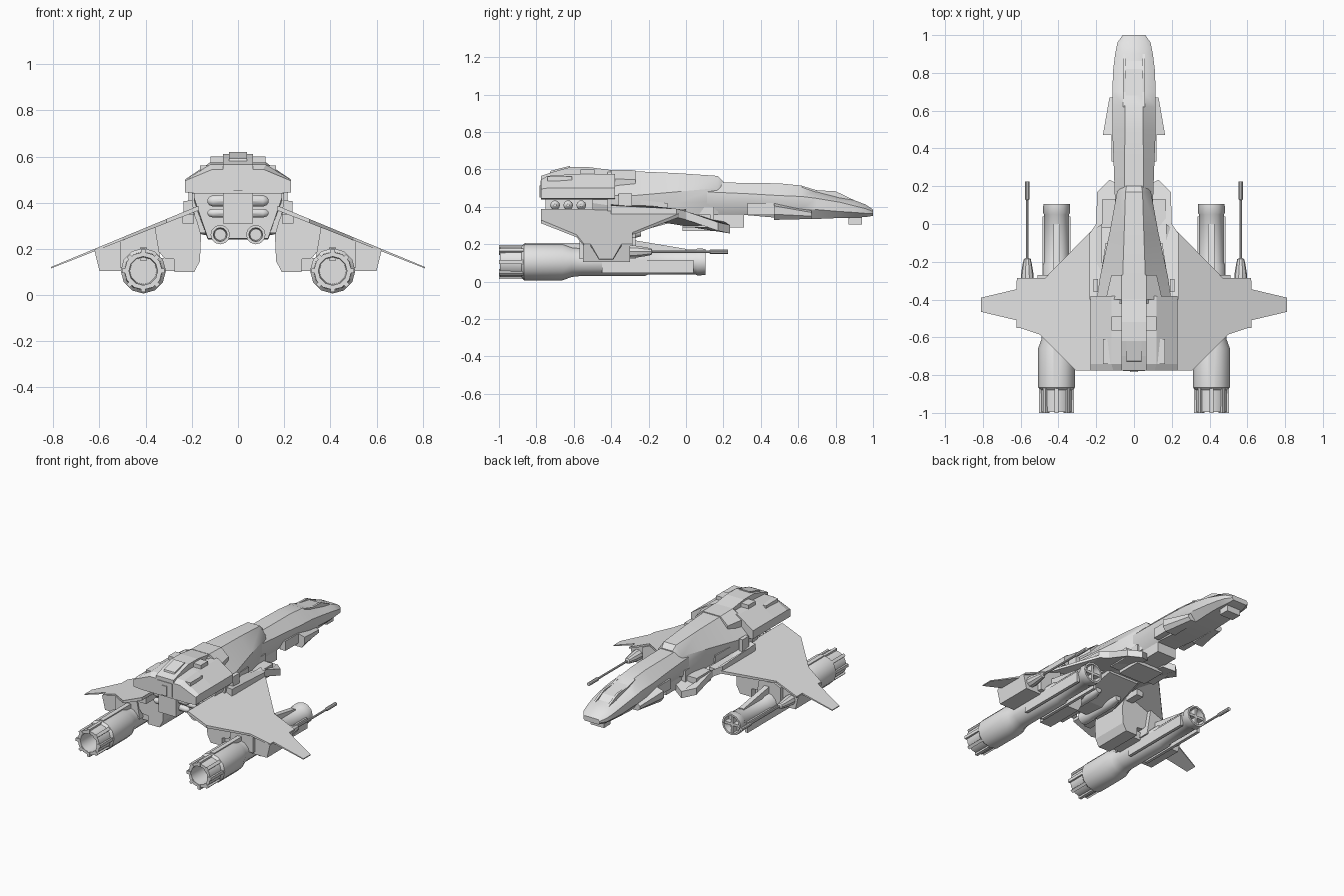
import bpy, bmesh, math

grey = bpy.data.materials.new("hull_grey")
grey.diffuse_color = (0.78, 0.78, 0.78, 1)


def loft(name, rings, mirror=False, smooth=False):
    """Skin a list of equal-length point rings, cap both ends."""
    bm = bmesh.new()
    vr = [[bm.verts.new(p) for p in r] for r in rings]
    n = len(vr[0])
    for a, b in zip(vr, vr[1:]):
        for i in range(n):
            j = (i + 1) % n
            bm.faces.new((a[i], a[j], b[j], b[i]))
    bm.faces.new(vr[0])
    bm.faces.new(vr[-1])
    bmesh.ops.recalc_face_normals(bm, faces=bm.faces)
    me = bpy.data.meshes.new(name)
    bm.to_mesh(me)
    bm.free()
    me.materials.append(grey)
    ob = bpy.data.objects.new(name, me)
    bpy.context.collection.objects.link(ob)
    if smooth:
        bpy.context.view_layer.objects.active = ob
        ob.select_set(True)
        bpy.ops.object.shade_smooth_by_angle(angle=math.radians(35))
        ob.select_set(False)
    if mirror:
        ob.modifiers.new("mirror", 'MIRROR')
    return ob


def box(name, x, y, z, mirror=False):
    ring = lambda yy: [(x[0], yy, z[0]), (x[1], yy, z[0]), (x[1], yy, z[1]), (x[0], yy, z[1])]
    return loft(name, [ring(y[0]), ring(y[1])], mirror)


def prism_y(name, prof, y0, y1, mirror=False):
    return loft(name, [[(x, y, z) for x, z in prof] for y in (y0, y1)], mirror)


def prism_x(name, prof, x0, x1, mirror=False):
    return loft(name, [[(x, y, z) for y, z in prof] for x in (x0, x1)], mirror)


def lathe(name, cx, cz, prof, n=12, mirror=True):
    """Turned part along y from (y, radius) pairs."""
    ang = [2 * math.pi * i / n for i in range(n)]
    return loft(name, [[(cx + r * math.cos(a), y, cz + r * math.sin(a)) for a in ang]
                       for y, r in prof], mirror, True)


def hull(name, secs, smooth=False):
    """Symmetric body; section = y, top half-width, top z, mid half-width, upper z, lower z, bottom half-width, bottom z."""
    rings = []
    for y, wt, zt, wm, z1, z2, wb, zb in secs:
        half = [(wt, zt), (wm, z1), (wm, z2), (wb, zb)]
        rings.append([(x, y, z) for x, z in half] + [(-x, y, z) for x, z in reversed(half)])
    return loft(name, rings, False, smooth)


# Long forward fuselage and nose
hull("nose_fuselage", [
    (1.0, .05, .385, .06, .375, .365, .05, .352),
    (.96, .058, .412, .088, .39, .365, .06, .345),
    (.90, .062, .435, .10, .405, .37, .07, .342),
    (.82, .058, .448, .11, .425, .375, .075, .34),
    (.70, .048, .485, .115, .445, .385, .075, .335),
    (.62, .048, .513, .115, .455, .39, .075, .335),
    (.50, .048, .525, .115, .46, .40, .075, .34),
    (.33, .05, .528, .108, .47, .42, .07, .355),
    (.10, .05, .53, .10, .48, .42, .07, .355)], True)
# Canopy: side rails rising to a flat roof, with a sloped windscreen
prism_x("canopy_rail", [(.90, .425), (.90, .435), (.80, .483), (.70, .488), (.62, .512), (.62, .44)],
        .044, .058, True)
loft("canopy_glass", [[(-w, y, z0), (w, y, z0), (w, y, z1), (-w, y, z1)] for y, w, z0, z1 in
     ((.88, .046, .42, .43), (.82, .046, .42, .468), (.68, .046, .44, .492), (.62, .046, .45, .51))])
box("chin_sensor", (-.05, .05), (.87, .94), (.305, .36))
# Cheek fairings
loft("cheek_fairing", [[(.07, y, zb), (x - .02, y, zb), (x, y, zm), (x, y, zt - .02), (.09, y, zt)]
     for y, x, zb, zm, zt in ((.67, .13, .335, .35, .39), (.47, .165, .33, .36, .425))], True)
box("cheek_intake", (.08, .12), (.33, .47), (.355, .42), True)

# Raised spine between nose and rear hull
hull("spine", [
    (.20, .04, .535, .06, .51, .49, .06, .42),
    (.17, .045, .565, .09, .50, .43, .08, .36),
    (-.05, .052, .58, .13, .48, .42, .12, .33),
    (-.28, .06, .59, .18, .46, .40, .16, .30),
    (-.42, .06, .59, .20, .46, .40, .17, .27)], True)
hull("spine_collar", [
    (-.27, .066, .595, .12, .545, .50, .12, .45),
    (-.40, .066, .598, .15, .55, .50, .15, .45)])
# Shoulder strakes
outline = [(.06, .20), (.13, .235), (.195, .17), (.20, .0), (.235, -.05), (.235, -.40), (.06, -.40)]
loft("shoulder_strake", [[(x, y, .40 - .35 * max(y, -.1) - .12 * x + d) for x, y in outline]
                         for d in (0, -.045)], True)
# Belly keel blocks
box("keel_front", (-.07, .07), (.15, .31), (.29, .40))
box("keel_rear", (-.10, .10), (-.02, .15), (.27, .40))
box("keel_side_block", (.10, .17), (-.02, .13), (.29, .36), True)

# Rear hull: broad upper shell with a stepped roof
hull("rear_hull_upper", [
    (-.775, .11, .545, .23, .495, .445, .18, .44),
    (-.74, .12, .565, .23, .50, .445, .19, .44),
    (-.60, .12, .575, .23, .50, .445, .19, .44),
    (-.38, .12, .575, .23, .50, .445, .19, .44)])
hull("rear_hull_lower", [
    (-.50, .19, .45, .19, .44, .42, .13, .245),
    (-.36, .19, .45, .19, .44, .40, .13, .24),
    (-.10, .15, .42, .15, .41, .39, .11, .31)])
prism_x("roof_ridge", [(-.775, .50), (-.775, .565), (-.70, .59), (-.62, .612), (-.52, .612),
                       (-.40, .596), (-.36, .596), (-.36, .50)], -.065, .065)
prism_x("roof_hatch", [(-.73, .57), (-.725, .592), (-.62, .619), (-.62, .57)], -.04, .04)
box("roof_crossbar", (-.12, .12), (-.565, -.49), (.54, .60))
box("roof_side_plate", (.065, .165), (-.74, -.61), (.50, .562), True)
box("shoulder_vent", (.19, .215), (-.36, -.29), (.38, .47), True)

# Stern: recessed centre panel, rows of elbow pipes, small lower thrusters
box("stern_core", (-.065, .065), (-.75, -.48), (.31, .47))
box("stern_panel", (-.058, .058), (-.779, -.70), (.45, .54))
box("stern_panel_post", (-.02, .02), (-.784, -.75), (.45, .515))
for row, (z, r) in enumerate(((.408, .026), (.355, .02))):
    for col, y in enumerate((-.70, -.63, -.56)):
        rings = [[(x, y + r * f * math.cos(a), z + r * f * math.sin(a))
                  for a in [i * math.pi / 5 for i in range(10)]]
                 for x, f in ((.03, 1), (.108, 1), (.124, .75), (.132, .3))]
        loft("stern_pipe_%d_%d" % (row, col), rings, True, True)
lathe("lower_thruster", .077, .262, [(-.52, .025), (-.57, .03), (-.57, .042), (-.50, .042),
                                     (-.48, .036), (-.30, .036), (-.24, .02)])

# Drooping wing skin with pointed tip panel
plan = [(.17, .0), (.23, -.04), (.47, -.285), (.62, -.285), (.62, -.345), (.81, -.39), (.81, -.465),
        (.62, -.51), (.62, -.545), (.50, -.585), (.31, -.775), (.17, -.775)]
loft("wing", [[(x, y, .375 - .415 * (x - .2) + d * (1.1 - x)) for x, y in plan] for d in (0, -.022)], True)
# Wing underside: inner pylon, engine mount, outer block
prism_y("inner_pylon", [(.2, .375), (.177, .32), (.16, .26), (.165, .147), (.19, .1), (.275, .1),
                        (.275, .155), (.32, .16), (.36, .21), (.42, .27)], -.56, -.30, True)
box("pylon_brace", (.26, .345), (-.53, -.34), (.105, .16), True)
prism_y("engine_mount", [(.33, .12), (.51, .12), (.51, .235), (.36, .30)], -.57, -.27, True)
prism_y("outer_wing_block", [(.49, .104), (.60, .104), (.622, .195), (.49, .25)], -.55, -.30, True)
box("wing_root_fairing", (.19, .24), (-.70, -.20), (.31, .35), True)

# Engine pods
EX, EZ = .41, .105
lathe("engine_pod", EX, EZ, [
    (-.84, .04), (-.84, .058), (-.995, .062), (-.995, .082), (-.88, .084), (-.865, .098),
    (-.66, .098), (-.61, .08), (-.56, .075), (-.22, .075), (-.20, .066), (.05, .066),
    (.06, .072), (.105, .07), (.105, .058), (.06, .055), (.06, .02)])
for i in range(8):
    a = i * math.pi / 4
    c, s = math.cos(a), math.sin(a)
    t = .01
    quad = [(.062, -t), (.092, -t), (.092, t), (.062, t)]
    loft("nozzle_fin_%d" % i, [[(EX + r * c - w * s, y, EZ + r * s + w * c) for r, w in quad]
                               for y in (-1.0, -.86)], True)
box("intake_bar_across", (EX - .058, EX + .058), (.06, .098), (EZ - .008, EZ + .008), True)
box("intake_bar_upright", (EX - .008, EX + .008), (.06, .098), (EZ - .058, EZ + .058), True)
prism_x("engine_top_fairing", [(-.30, .15), (-.30, .225), (-.24, .215), (.0, .175), (.0, .15)],
        EX - .017, EX + .017, True)
box("engine_rear_rib", (EX - .015, EX + .015), (-.86, -.55), (.15, .206), True)
box("engine_side_rail", (.465, .485), (-.45, .04), (.045, .115), True)
box("engine_inner_rail", (.335, .355), (-.45, .04), (.045, .115), True)

# Wing cannons
lathe("cannon", .565, .16, [(-.32, .034), (-.27, .034), (-.21, .024), (-.185, .018), (-.18, .007),
                            (.125, .007), (.13, .012), (.225, .012)], 10)
